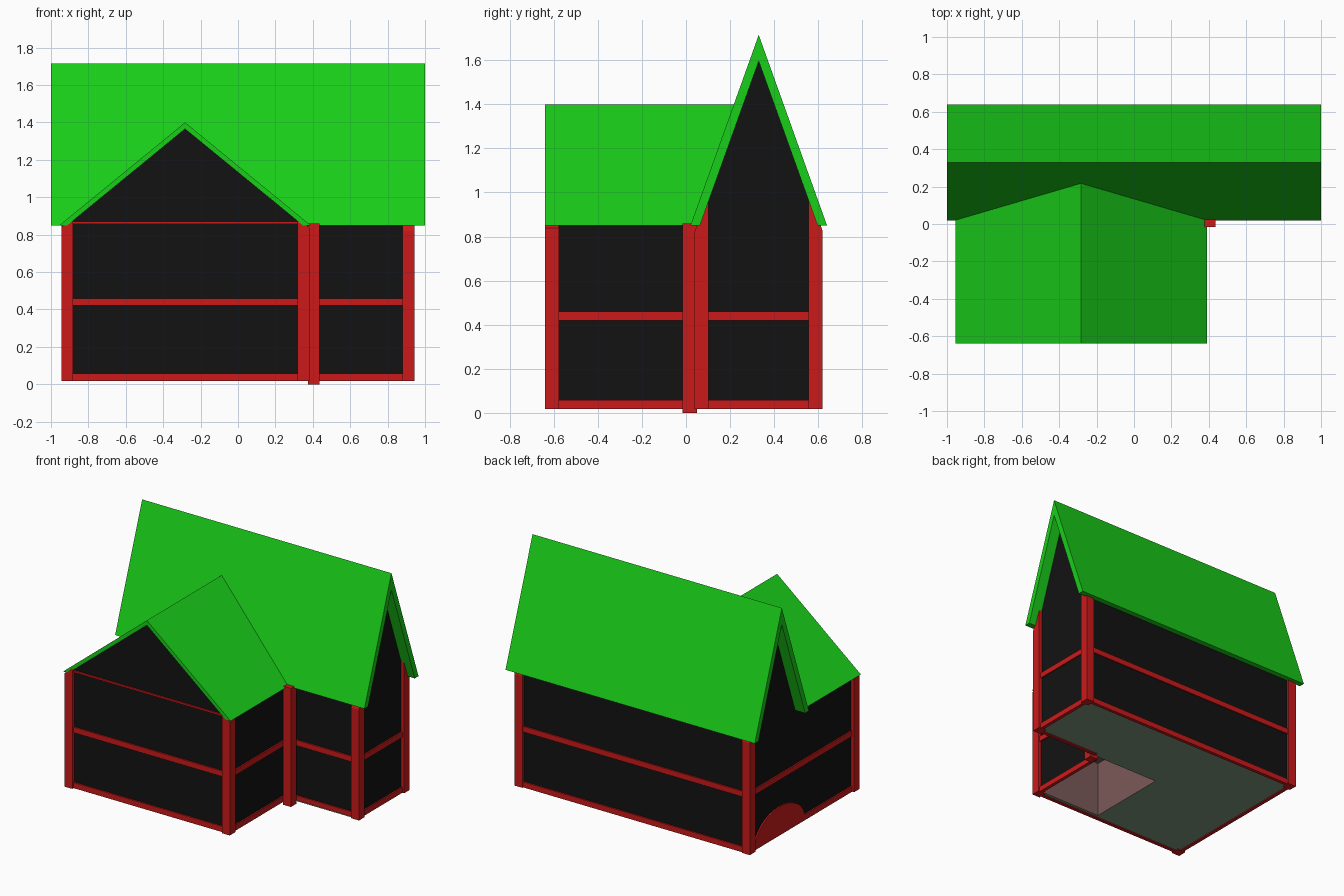
import bpy, math

if "Cube" in bpy.data.objects:
    bpy.data.objects.remove(bpy.data.objects["Cube"])

def material(name, rgb):
    m = bpy.data.materials.new(name)
    m.diffuse_color = (*rgb, 1)
    m.use_nodes = True
    m.node_tree.nodes["Principled BSDF"].inputs["Base Color"].default_value = m.diffuse_color
    return m

GREEN = material("roof_green", (0.01, 0.62, 0.01))
RED = material("timber_red", (0.6, 0.01, 0.01))
BLACK = material("wall_black", (0.006, 0.006, 0.006))
FLOOR = material("floor_grey_green", (0.2, 0.3, 0.2))
BROWN = material("room_brown", (0.2, 0.1, 0.1))

def add(name, verts, faces, mat):
    me = bpy.data.meshes.new(name)
    me.from_pydata(verts, [], faces)
    me.materials.append(mat)
    ob = bpy.data.objects.new(name, me)
    bpy.context.collection.objects.link(ob)
    return ob

def box(name, x, y, z, mat, top=None, skip=()):
    # top(x, y) optionally gives a sloped upper end
    v = [(a, b, z[0]) for a, b in ((x[0], y[0]), (x[1], y[0]), (x[1], y[1]), (x[0], y[1]))]
    v += [(a, b, top(a, b) if top else z[1]) for a, b, _ in v]
    f = [(3, 2, 1, 0), (4, 5, 6, 7), (0, 1, 5, 4), (1, 2, 6, 5), (2, 3, 7, 6), (3, 0, 4, 7)]
    return add(name, v, [q for i, q in enumerate(f) if i not in skip], mat)

def sweep(name, profile, start, end, place, mat, sides, caps):
    # joins two copies of a profile; start and end may depend on height
    n = len(profile)
    v = [place(u, z, start(z)) for u, z in profile] + [place(u, z, end(z)) for u, z in profile]
    f = [(i, (i + 1) % n, (i + 1) % n + n, i + n) for i in sides]
    f += [tuple(range(n))[::-1]] if caps[0] else []
    f += [tuple(range(n, 2 * n))] if caps[1] else []
    return add(name, v, f, mat)

def along_x(u, z, t): return (t, u, z)
def along_y(u, z, t): return (u, t, z)

EAVE, MY, WX = 0.85, 0.33, -0.283
MAIN_H, WING_H = 1.715, 1.40
MAIN_S, WING_S = (MAIN_H - EAVE) / 0.31, (WING_H - EAVE) / 0.672

def roof_profile(c, h, slope, thick):
    w, wi = (h - EAVE) / slope, (h - thick - EAVE) / slope
    return [(c - w, EAVE), (c, h), (c + w, EAVE), (c + wi, EAVE), (c, h - thick), (c - wi, EAVE)]

def main_under(x, y): return MAIN_H - 0.08 - MAIN_S * abs(y - MY)
def wing_under(x, y): return WING_H - 0.018 - WING_S * abs(x - WX)

# roofs: the wing roof ends on the slope of the main roof
sweep("main_roof", roof_profile(MY, MAIN_H, MAIN_S, 0.12), lambda z: -1, lambda z: 1,
      along_x, GREEN, range(6), (1, 1))
sweep("wing_roof", roof_profile(WX, WING_H, WING_S, 0.035), lambda z: -0.64,
      lambda z: 0.02 + (z - EAVE) / MAIN_S, along_y, GREEN, range(6), (1, 1))

# gabled wall shells, open at the floor and below the roofs
def shell(name, a, b, c, under, start, end, place, caps):
    pts = [(u, under(u, u)) for u in (a, c, b)]
    prof = [(a, 0.025)] + pts + [(b, 0.025)]
    sweep(name, prof, lambda z: start, lambda z: end, place, BLACK, (0, 3), caps)

shell("main_walls", 0.06, 0.60, MY, main_under, -0.92, 0.92, along_x, (1, 1))
shell("wing_walls", -0.92, 0.36, WX, wing_under, -0.615, 0.06, along_y, (1, 0))

# corner posts, cut to the roof slopes
P = 0.064
for name, x, y, under in (
        ("back_left_post", -0.945, 0.555, main_under),
        ("back_right_post", 0.88, 0.555, main_under),
        ("front_right_post", 0.88, 0.038, main_under),
        ("wing_left_post", -0.945, -0.64, wing_under),
        ("wing_right_post", 0.318, -0.64, wing_under)):
    box(name, (x, x + P), (y, y + P), (0.018, EAVE), RED, under)
box("junction_post", (0.373, 0.435), (-0.015, 0.049), (0, 0.86), RED)

# sill and middle beams on every wall
for level, z in (("sill", (0.018, 0.058)), ("middle", (0.42, 0.46))):
    for name, x, y in (
            ("wing_front", (-0.9, 0.34), (-0.625, -0.6)),
            ("wing_side", (0.345, 0.37), (-0.6, 0.02)),
            ("main_front", (0.4, 0.9), (0.05, 0.075)),
            ("right_side", (0.905, 0.93), (0.08, 0.58)),
            ("back", (-0.9, 0.9), (0.585, 0.61)),
            ("left_side", (-0.93, -0.905), (-0.6, 0.58))):
        box(f"{name}_{level}_beam", x, y, z, RED)
box("gable_beam", (-0.9, 0.34), (-0.625, -0.6), (0.857, 0.87), RED)

# low arched door in the left wall
arch = [(0.25 + 0.29 * math.cos(math.pi * i / 16), 0.025 + 0.2 * math.sin(math.pi * i / 16))
        for i in range(17)]
sweep("arched_door", arch, lambda z: -0.93, lambda z: -0.91, along_x, RED, range(17), (1, 1))

# floor around a small room that is open below
rects = [(-0.92, 0.92, 0.04, 0.6), (-0.92, -0.16, -0.615, 0.04), (-0.16, 0.36, -0.615, -0.58)]
verts, faces = [], []
for x0, x1, y0, y1 in rects:
    k = len(verts)
    verts += [(x0, y0, 0.025), (x0, y1, 0.025), (x1, y1, 0.025), (x1, y0, 0.025)]
    faces.append((k, k + 1, k + 2, k + 3))
add("floor", verts, faces, FLOOR)
box("inner_room", (-0.16, 0.355), (-0.58, 0.04), (0.025, 0.44), BROWN, skip=(0,))
